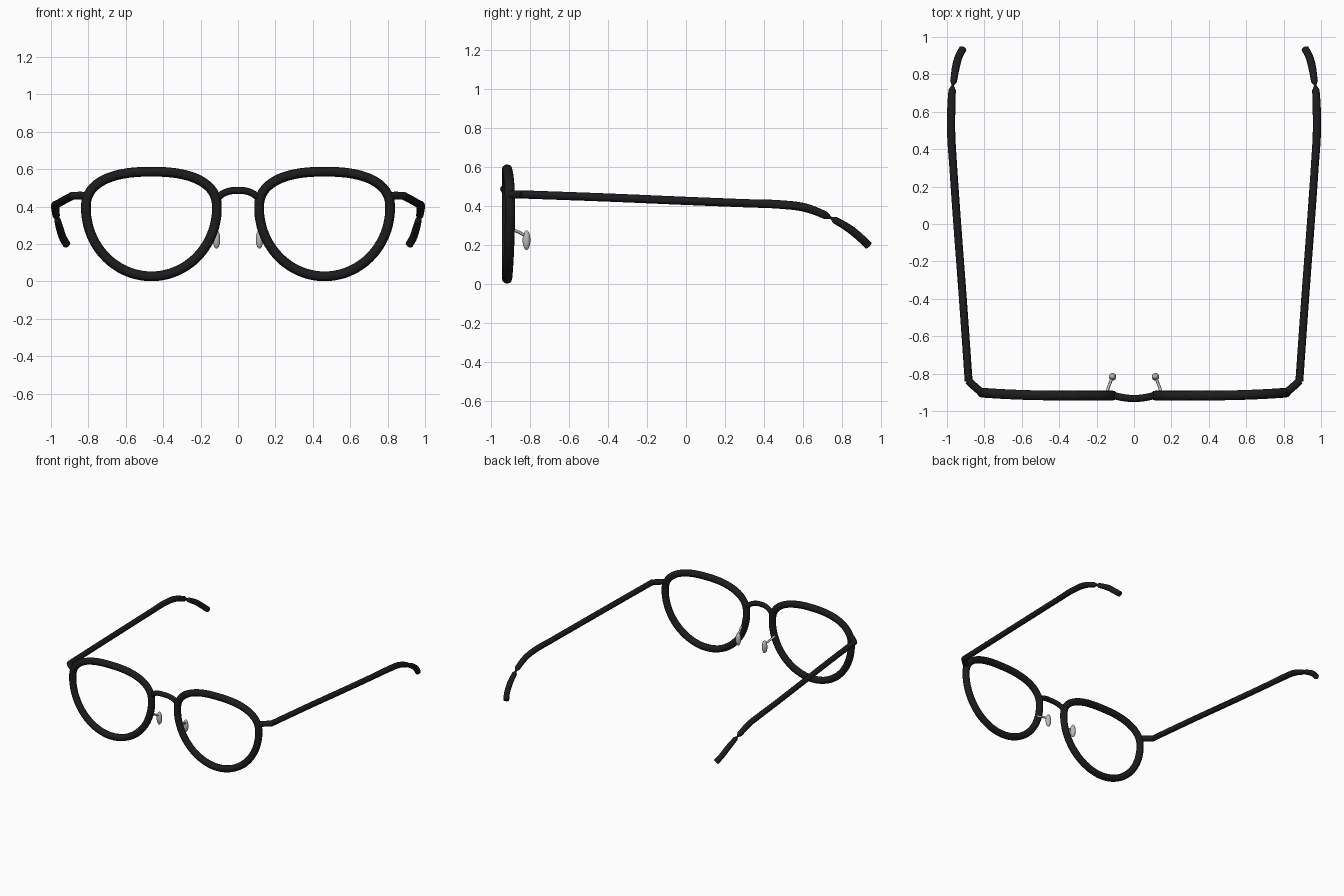
import bpy
from math import cos, sin, pi

cube = bpy.data.objects.get("Cube")
if cube:
    bpy.data.objects.remove(cube, do_unlink=True)


def material(name, rgb, roughness):
    mat = bpy.data.materials.new(name)
    mat.use_nodes = True
    mat.diffuse_color = (*rgb, 1)
    shader = mat.node_tree.nodes["Principled BSDF"]
    shader.inputs["Base Color"].default_value = (*rgb, 1)
    shader.inputs["Roughness"].default_value = roughness
    return mat


black = material("black acetate", (0.012, 0.012, 0.013), 0.5)
silver = material("silver metal", (0.5, 0.5, 0.5), 0.5)


def activate(obj):
    bpy.ops.object.select_all(action="DESELECT")
    obj.select_set(True)
    bpy.context.view_layer.objects.active = obj


def tube(name, points, radius, mat, scales=None, closed=False):
    """Round tube swept smoothly through the points, with optional taper."""
    curve = bpy.data.curves.new(name, "CURVE")
    curve.dimensions = "3D"
    curve.bevel_depth = radius
    curve.bevel_resolution = 4
    curve.resolution_u = 6
    curve.use_fill_caps = True
    spline = curve.splines.new("BEZIER")
    spline.bezier_points.add(len(points) - 1)
    spline.use_cyclic_u = closed
    for i, (knot, co) in enumerate(zip(spline.bezier_points, points)):
        knot.co = co
        knot.handle_left_type = knot.handle_right_type = "AUTO"
        knot.radius = scales[i] if scales else 1
    obj = bpy.data.objects.new(name, curve)
    bpy.context.collection.objects.link(obj)
    curve.materials.append(mat)
    activate(obj)
    bpy.ops.object.convert(target="MESH")
    bpy.ops.object.shade_smooth_by_angle()
    return bpy.context.object


def signed_power(value, power):
    return abs(value) ** power * (1 if value >= 0 else -1)


def rim_points(count=32):
    """Flattened crown above, round bowl below, swept back at the outer side."""
    points = []
    for i in range(count):
        a = 2 * pi * i / count
        power, height = (2 / 2.4, 0.193) if sin(a) > 0 else (1, 0.366)
        x = 0.463 + 0.35 * signed_power(cos(a), power)
        z = 0.393 + height * signed_power(sin(a), power)
        y = -0.917 + 0.015 * max(0, (x - 0.4) / 0.41) ** 2
        points.append((x, y, z))
    return points


# Temple arm with a pinched joint before the ear tip
temple_path = [
    (0.884, -0.84, 0.458), (0.915, -0.4, 0.442), (0.945, 0, 0.425),
    (0.966, 0.3, 0.413), (0.978, 0.5, 0.405), (0.977, 0.61, 0.39),
    (0.972, 0.715, 0.351), (0.969, 0.742, 0.338), (0.965, 0.762, 0.327),
    (0.952, 0.84, 0.28), (0.935, 0.9, 0.23), (0.916, 0.935, 0.197),
]
temple_scales = [1, 1, 1, 1, 1.05, 1.05, 0.95, 0.3, 0.85, 1, 1, 1]

for side, s in (("left", 1), ("right", -1)):
    def flip(points):
        return [(s * x, y, z) for x, y, z in points]

    tube(side + "_rim", flip(rim_points()), 0.026, black, closed=True)
    tube(side + "_end_piece",
         flip([(0.81, -0.903, 0.457), (0.84, -0.88, 0.458), (0.887, -0.836, 0.457)]),
         0.021, black)
    tube(side + "_temple", flip(temple_path), 0.021, black, temple_scales)

    # Nose pad and its stem
    tube(side + "_pad_stem",
         flip([(0.145, -0.9, 0.283), (0.132, -0.86, 0.266), (0.115, -0.82, 0.245)]),
         0.008, silver)
    bpy.ops.mesh.primitive_uv_sphere_add(
        segments=20, ring_count=12, radius=1, location=(s * 0.115, -0.817, 0.224))
    pad = bpy.context.object
    pad.name = side + "_nose_pad"
    pad.scale = (0.02, 0.02, 0.05)
    pad.data.materials.append(silver)
    activate(pad)
    bpy.ops.object.shade_smooth_by_angle()

# Arched bridge between the rims
tube("bridge",
     [(-0.122, -0.912, 0.435), (-0.07, -0.926, 0.474), (0, -0.933, 0.486),
      (0.07, -0.926, 0.474), (0.122, -0.912, 0.435)],
     0.019, black)
